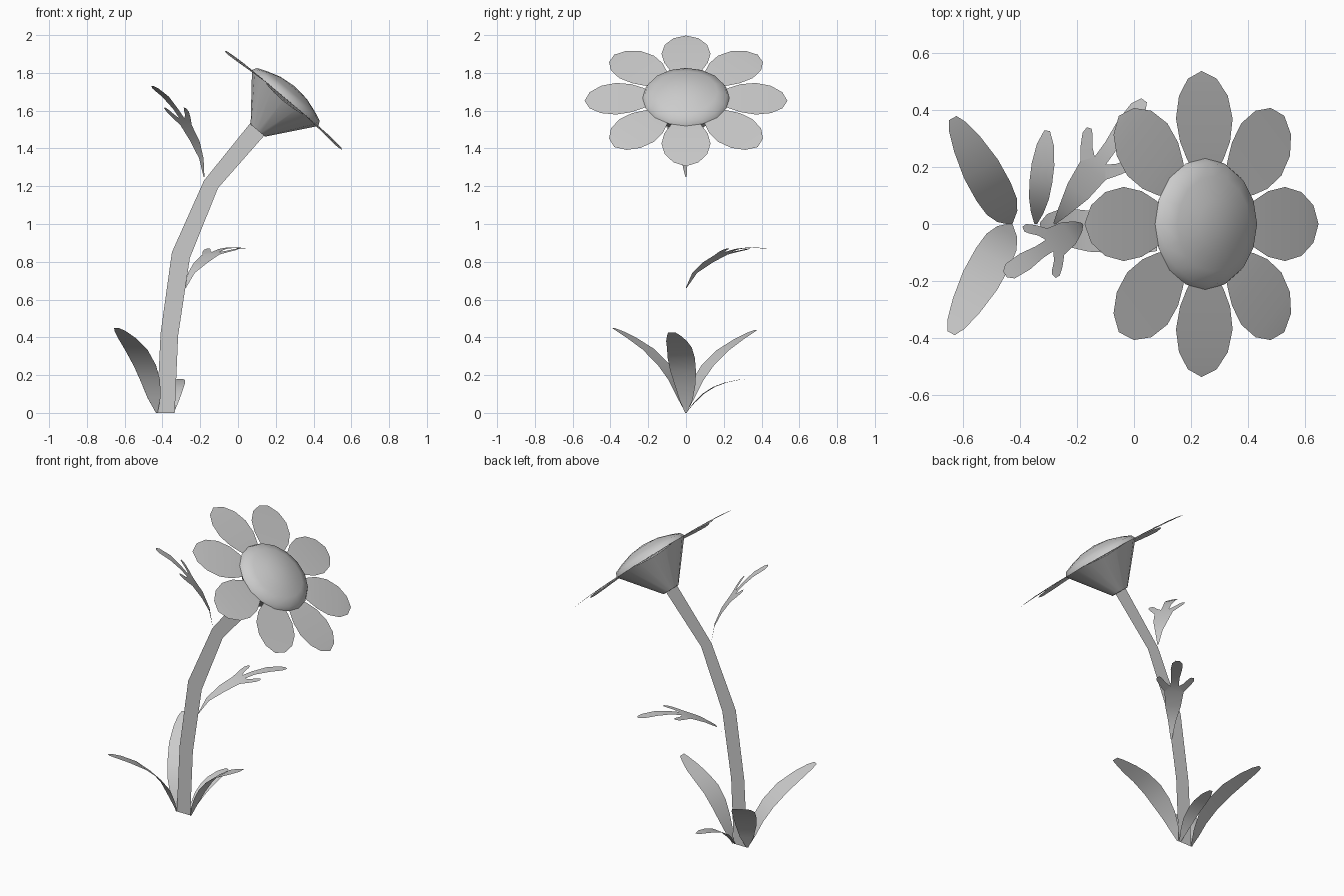
import bpy
from math import sin, cos, pi, radians, hypot
from mathutils import Vector, Matrix

if "Cube" in bpy.data.objects:
    bpy.data.objects.remove(bpy.data.objects["Cube"])


def make(name, verts, faces, angle=None):
    me = bpy.data.meshes.new(name)
    me.from_pydata([tuple(v) for v in verts], [], faces)
    me.update()
    ob = bpy.data.objects.new(name, me)
    bpy.context.collection.objects.link(ob)
    if angle:
        bpy.ops.object.select_all(action='DESELECT')
        ob.select_set(True)
        bpy.context.view_layer.objects.active = ob
        bpy.ops.object.shade_smooth_by_angle(angle=radians(angle))
    return ob


def strip(n):
    """Quads joining n rows of left/right vertices."""
    return [(2 * i, 2 * i + 1, 2 * i + 3, 2 * i + 2) for i in range(n - 1)]


# Stem: flat ribbon in the y = 0 plane, as left/right edge pairs
edges = [(-.43, 0, -.335, 0), (-.41, .42, -.317, .41), (-.35, .85, -.255, .82),
         (-.18, 1.23, -.106, 1.19), (.07, 1.54, .145, 1.475)]
stem = [p for a, b, c, d in edges for p in ((a, 0, b), (c, 0, d))]
make("stem", stem, strip(len(edges)))


# Base leaves: rows of (distance out, height, half width, sideways drift)
def base_leaf(name, root, heading, rows, mirror=1):
    a = radians(heading) * mirror
    out, side = Vector((cos(a), sin(a), 0)), Vector((-sin(a), cos(a), 0))
    verts = []
    for s, z, w, drift in rows:
        c = Vector(root) + out * s + Vector((0, 0, z))
        verts += [c + side * (drift + w), c + side * (drift - w)]
    make(name, verts, strip(len(rows)), 60)


tall = [(0, 0, .005, 0), (.03, .08, .04, 0), (.07, .17, .06, 0), (.13, .25, .068, 0),
        (.22, .33, .068, 0), (.32, .39, .053, 0), (.39, .425, .034, 0), (.425, .44, .015, 0)]
base_leaf("base_leaf_back_left", (-.43, 0, 0), 119, tall)
base_leaf("base_leaf_front_left", (-.43, 0, 0), 119,
          [(s * 1.03, z * 1.02, w, d) for s, z, w, d in tall], -1)
base_leaf("base_leaf_right", (-.33, 0, 0), 0,
          [(0, 0, .005, 0), (.025, .07, .035, 0), (.065, .15, .055, -.005),
           (.11, .22, .068, -.015), (.17, .29, .072, -.025), (.25, .345, .066, -.035),
           (.32, .38, .055, -.05), (.38, .41, .035, -.065), (.41, .425, .02, -.075)])
base_leaf("base_leaf_small", (-.345, 0, 0), 83,
          [(0, 0, .005, 0), (.04, .05, .022, 0), (.09, .1, .035, 0), (.15, .138, .04, 0),
           (.21, .16, .04, 0), (.28, .175, .03, 0), (.33, .18, .01, 0)])


# Three-lobed stem leaves: a flat pattern (length, half width) bent along a curve
def lobed_leaf(name, root, heading, curve):
    a = radians(heading)
    out, side = Vector((cos(a), sin(a), 0)), Vector((-sin(a), cos(a), 0))

    def bend(t, u):
        left = t
        for (s0, z0), (s1, z1) in zip(curve, curve[1:]):
            seg = hypot(s1 - s0, z1 - z0)
            if left <= seg or (s1, z1) == curve[-1]:
                f = min(left / seg, 1)
                return (Vector(root) + out * (s0 + (s1 - s0) * f) + side * u
                        + Vector((0, 0, z0 + (z1 - z0) * f)))
            left -= seg

    rows = [(0, .004), (.1, .022), (.2, .045), (.3, .055), (.345, .024),
            (.41, .024), (.5, .033), (.575, .03), (.61, .012)]
    lobe = [(.35, .088), (.37, .052), (.39, .108), (.405, .075), (.415, .107), (.42, .09)]
    verts = [bend(t, u * k) for t, u in rows for k in (1, -1)]
    faces = strip(len(rows))
    for k in (1, -1):
        b = len(verts)
        verts += [bend(t, u * k) for t, u in lobe]
        row = [(6, 8) if k == 1 else (7, 9), (b, b + 1), (b + 2, b + 3), (b + 4, b + 5)]
        for (p, q), (r, s) in zip(row, row[1:]):
            faces.append((p, r, s, q) if k == 1 else (p, q, s, r))
    make(name, verts, faces, 60)


lobed_leaf("middle_leaf", (-.28, 0, .66), 54,
           [(0, 0), (.06, .085), (.148, .14), (.247, .185), (.345, .21), (.44, .217), (.55, .208)])
lobed_leaf("upper_leaf", (-.18, 0, 1.25), 213,
           [(0, 0), (.01, .08), (.045, .17), (.1, .255), (.16, .338), (.23, .415), (.325, .48)])

# Flower head frame: tilted 40 degrees towards +x
HEAD = Matrix.Translation((.25, 0, 1.667)) @ Matrix.Rotation(radians(40.1), 4, 'Y')


def lathe(name, profile, closing, n=16):
    """Revolve (radius, height) rings; closing is the height of the centre point."""
    verts = [HEAD @ Vector((r * cos(2 * pi * i / n), r * sin(2 * pi * i / n), h))
             for r, h in profile for i in range(n)]
    faces = [(j * n + i, j * n + (i + 1) % n, (j + 1) * n + (i + 1) % n, (j + 1) * n + i)
             for j in range(len(profile) - 1) for i in range(n)]
    tip = len(verts)
    verts.append(HEAD @ Vector((0, 0, closing)))
    last = (len(profile) - 1) * n
    faces += [(last + i, last + (i + 1) % n, tip) for i in range(n)]
    make(name, verts, faces, 50)


# Domed centre and the cup beneath it
lathe("flower_centre", [(.23, 0), (.217, .025), (.167, .046), (.09, .07)], .08)
lathe("flower_cup", [(.23, 0), (.05, -.225)][::1], -.225)
cup = bpy.data.objects["flower_cup"]
cup.data.flip_normals()

# Eight petals, slightly drooping towards the tips
half = [(.19, .06, 0), (.23, .085, 0), (.29, .115, -.001), (.37, .13, -.005),
        (.45, .112, -.01), (.51, .066, -.016)]
for k in range(8):
    turn = HEAD @ Matrix.Rotation(k * pi / 4, 4, 'Z')
    verts = [turn @ Vector((r, w * s, h)) for r, w, h in half for s in (1, -1)]
    verts.append(turn @ Vector((.537, 0, -.02)))
    faces = [f[::-1] for f in strip(len(half))] + [(10, 11, 12)]
    faces = [f[::-1] for f in faces[:-1]] + [faces[-1]]
    make(f"petal_{k + 1}", verts, faces, 60)
